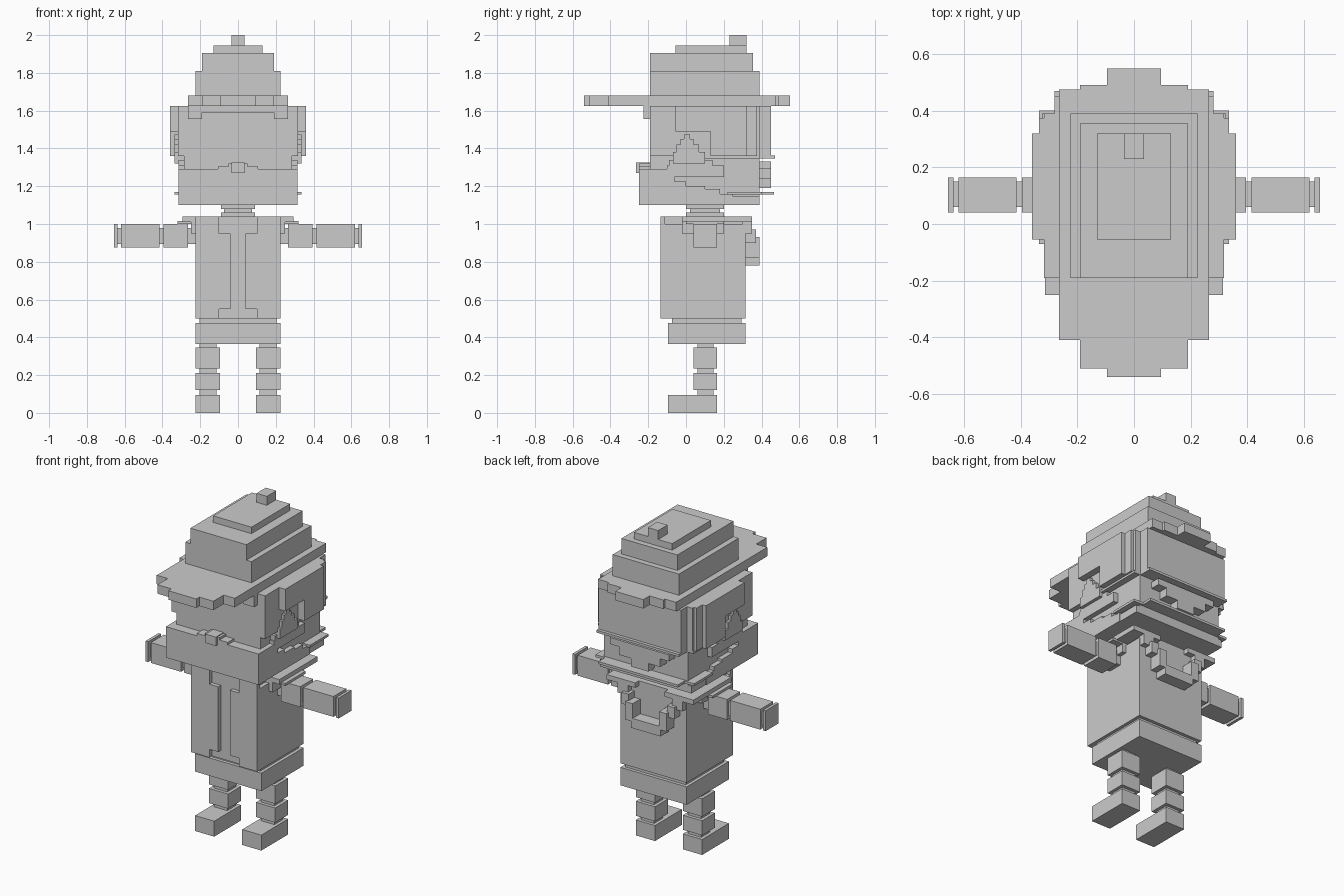
import bpy, bmesh

grey = bpy.data.materials.new("plain_grey")
grey.diffuse_color = (0.6, 0.6, 0.6, 1)


def blocks(name, boxes, mirror=False):
    """One object from boxes (x0, x1, y0, y1, z0, z1), optionally mirrored in x."""
    bm = bmesh.new()
    for b in boxes:
        for s in ((1, -1) if mirror else (1,)):
            cube = bmesh.ops.create_cube(bm, size=1)
            for v in cube["verts"]:
                v.co = (s * (b[0] if v.co.x < 0 else b[1]),
                        b[2] if v.co.y < 0 else b[3],
                        b[4] if v.co.z < 0 else b[5])
    bmesh.ops.recalc_face_normals(bm, faces=bm.faces[:])
    me = bpy.data.meshes.new(name)
    bm.to_mesh(me)
    bm.free()
    me.materials.append(grey)
    ob = bpy.data.objects.new(name, me)
    bpy.context.collection.objects.link(ob)
    return ob


def mid(w, y0, y1, z0, z1):
    """Box centred on x = 0 with half width w."""
    return (-w, w, y0, y1, z0, z1)


# Legs: feet, two segments and thinner joints
blocks("feet", [(.095, .225, -.095, .165, 0, .095)], True)
blocks("leg_segments", [(.095, .225, .04, .165, z, t)
                        for z, t in ((.12, .21), (.235, .345))], True)
blocks("leg_joints", [(.115, .205, .06, .145, z, t)
                      for z, t in ((.095, .12), (.21, .235), (.345, .365))], True)

# Hips, waist and body
blocks("hips", [mid(.225, -.095, .315, .365, .475)])
blocks("waist", [mid(.205, -.075, .295, .475, .5)])
blocks("body", [mid(.225, -.11, .315, .5, 1.0), mid(.2, -.11, .315, 1.0, 1.04)])

# Open coat front, with wider gap at the top and bottom
blocks("coat_front", [(.1, .225, -.135, -.11, .5, 1.04),
                      (.04, .1, -.135, -.11, .55, .95)], True)

# Shoulder plates and stepped collar at the back
blocks("shoulders", [(.1, .295, -.02, .35, 1.01, 1.04),
                     (.2, .32, .0, .2, 1.0, 1.015),
                     (.2, .25, -.02, .2, .95, 1.01)], True)
blocks("hood", [(.15, .22, .3, .35, .95, 1.04),
                (.13, .18, .315, .37, .9, .97),
                (.09, .14, .315, .39, .82, .93),
                (0, .1, .315, .39, .78, .84)], True)

# Arms
blocks("arm_segments", [(.265, .395, .04, .165, .875, 1.0),
                        (.415, .62, .04, .165, .875, 1.0),
                        (.638, .656, .04, .165, .875, 1.0)], True)
blocks("arm_joints", [(x, t, .06, .15, .895, .98)
                      for x, t in ((.22, .265), (.395, .415), (.62, .638))], True)

# Neck rings
blocks("neck", [mid(w, y, .2 - y, z, t) for w, y, z, t in
                ((.09, .0, 1.04, 1.06), (.075, .02, 1.06, 1.08), (.09, .0, 1.08, 1.1))])

# Head core, jaw and beard stepping down along the cheeks
blocks("head", [mid(.285, -.19, .39, 1.1, 1.36), mid(.318, -.19, .39, 1.36, 1.625)])
blocks("jaw", [mid(.31, -.19, .39, 1.1, 1.145)])
blocks("beard", [mid(.315, -.25, -.1, 1.1, 1.29)]
       + [mid(.315, -.19, y, 1.1, z) for y, z in
          ((-.06, 1.26), (0, 1.225), (.1, 1.2), (.18, 1.185), (.25, 1.16))])
blocks("moustache", [mid(.105, -.25, -.19, 1.29, 1.305), mid(.05, -.25, -.19, 1.3, 1.32)])
blocks("nose", [mid(.035, -.265, -.19, 1.27, 1.325)])

# Stepped sideburns in front of the ears
rows = [(-.1, .2, 1.29), (-.09, .14, 1.32), (-.07, .1, 1.36),
        (-.05, .07, 1.4), (-.03, .04, 1.43), (-.01, .02, 1.455)]
blocks("sideburns", [(.28, .335 if z > 1.34 else .315, y0, y1, z - .04, z + .02)
                     for y0, y1, z in rows], True)

# Hair: sides, back, fringe and lower knot
blocks("side_hair", [(.3, .36, -.055, .32, 1.49, 1.625),
                     (.3, .36, .13, .32, 1.36, 1.49),
                     (.28, .335, .32, .375, 1.36, 1.625)], True)
blocks("back_hair", [mid(.28, .38, .45, 1.36, 1.625)])
blocks("fringe", [mid(.265, -.225, -.19, 1.59, 1.625),
                  (.19, .265, -.225, -.19, 1.555, 1.59),
                  (-.265, -.19, -.225, -.19, 1.555, 1.59)])
blocks("hair_band", [mid(.28, .3, .47, 1.347, 1.362),
                     mid(.325, .1, .39, 1.347, 1.362)])
blocks("hair_knot", [mid(w, .38, .45, z, t) for w, z, t in
                     ((.2, 1.29, 1.33), (.14, 1.24, 1.29), (.06, 1.19, 1.24))])
blocks("lower_band", [mid(.335, .22, .4, 1.155, 1.17),
                      mid(.27, .38, .465, 1.155, 1.17)])

# Hat: stepped brim, crown and knob
blocks("hat_brim", [mid(.095, -.54, .55, 1.625, 1.68), mid(.19, -.51, .49, 1.625, 1.68),
                    mid(.265, -.41, .475, 1.625, 1.68)])
blocks("hat_crown", [mid(.225, -.19, .39, 1.68, 1.81), mid(.19, -.19, .355, 1.81, 1.905),
                     mid(.13, -.055, .32, 1.905, 1.945)])
blocks("hat_knob", [mid(.035, .23, .32, 1.945, 2.0)])
